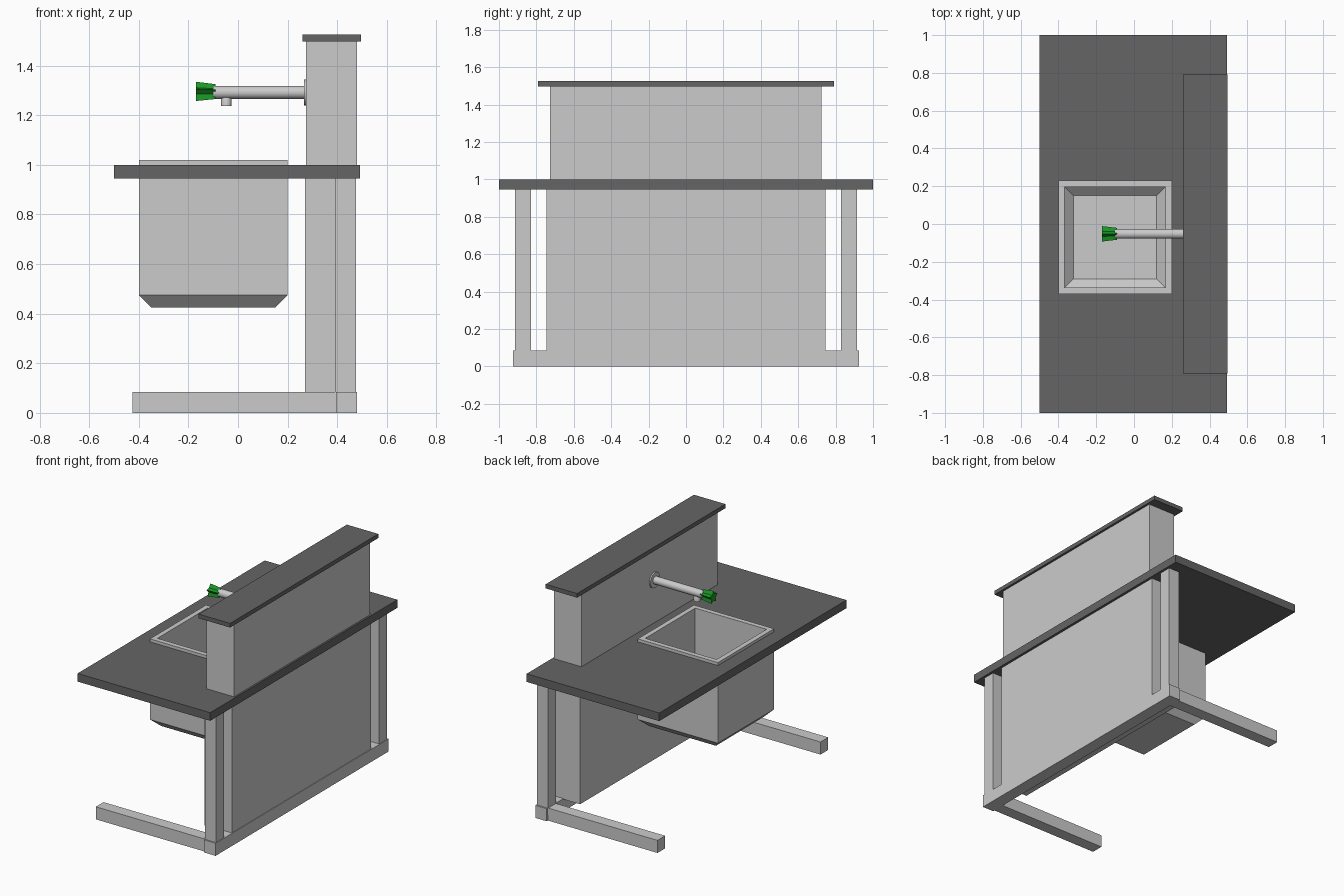
import bpy, bmesh
from math import sin, cos, pi, radians

if "Cube" in bpy.data.objects:
    bpy.data.objects.remove(bpy.data.objects["Cube"])


def material(name, rgb):
    m = bpy.data.materials.new(name)
    m.diffuse_color = (*rgb, 1)
    m.use_nodes = True
    m.node_tree.nodes["Principled BSDF"].inputs["Base Color"].default_value = m.diffuse_color
    return m


DARK = material("dark_stone", (0.13, 0.13, 0.13))
GREEN = material("green_plastic", (0.01, 0.32, 0.02))


def loft(name, rings, closed=False, mat=None, smooth=False):
    """Skin equal-length rings; cap the ends, or join last to first."""
    bm = bmesh.new()
    vs = [[bm.verts.new(p) for p in r] for r in rings]
    n = len(vs[0])
    pairs = list(zip(vs, vs[1:])) + ([(vs[-1], vs[0])] if closed else [])
    for a, b in pairs:
        for i in range(n):
            j = (i + 1) % n
            bm.faces.new((a[i], a[j], b[j], b[i]))
    if not closed:
        bm.faces.new(vs[0])
        bm.faces.new(vs[-1])
    bmesh.ops.recalc_face_normals(bm, faces=bm.faces)
    me = bpy.data.meshes.new(name)
    bm.to_mesh(me)
    bm.free()
    ob = bpy.data.objects.new(name, me)
    bpy.context.collection.objects.link(ob)
    if mat:
        me.materials.append(mat)
    if smooth:
        bpy.ops.object.select_all(action='DESELECT')
        ob.select_set(True)
        bpy.context.view_layer.objects.active = ob
        bpy.ops.object.shade_smooth_by_angle(angle=radians(40))
    return ob


def rect(x0, x1, y0, y1, z):
    return [(x0, y0, z), (x1, y0, z), (x1, y1, z), (x0, y1, z)]


def box(name, x0, x1, y0, y1, z0, z1, mat=None):
    return loft(name, [rect(x0, x1, y0, y1, z) for z in (z0, z1)], mat=mat)


def square(half, z):
    """Square ring centred on the sink."""
    return rect(-0.1 - half, -0.1 + half, -0.07 - half, -0.07 + half, z)


# Base frame: back rail, side feet and legs
box("back_rail", 0.395, 0.48, -0.925, 0.925, 0, 0.085)
for side, s in (("left", 1), ("right", -1)):
    y0, y1 = sorted((s * 0.83, s * 0.912))
    box(side + "_foot", -0.425, 0.40, y0, y1, 0, 0.085)
    y0, y1 = sorted((s * 0.83, s * 0.915))
    box(side + "_leg", 0.392, 0.475, y0, y1, 0.04, 0.945)

# Service wall below and above the worktop, with its cap
box("lower_panel", 0.27, 0.475, -0.745, 0.745, 0.08, 0.95)
box("upper_panel", 0.275, 0.48, -0.728, 0.724, 0.99, 1.5)
box("panel_cap", 0.26, 0.495, -0.792, 0.792, 1.497, 1.525, DARK)

# Worktop with a square opening for the sink
outer = (-0.5, 0.492, -1, 1)
loft("worktop", [rect(*outer, 0.945), rect(*outer, 1.0),
                 square(0.285, 1.0), square(0.285, 0.945)],
     closed=True, mat=DARK)

# Sink basin: chamfered outside, rim, then hollow inside
loft("sink_basin", [square(0.25, 0.425), square(0.3, 0.475),
                    square(0.3, 1.02), square(0.267, 1.02),
                    square(0.267, 0.50), square(0.22, 0.455)])

# Faucet
FY, FZ = -0.052, 1.292


def disc_x(x, r, n=24):
    return [(x, FY + r * sin(2 * pi * i / n), FZ + r * cos(2 * pi * i / n))
            for i in range(n)]


def disc_z(z, r, n=24):
    return [(-0.047 + r * cos(2 * pi * i / n), FY + r * sin(2 * pi * i / n), z)
            for i in range(n)]


def star_x(x, r):
    """Five-pointed star ring across the faucet axis."""
    return [(x, FY + k * sin(pi * i / 5), FZ + k * cos(pi * i / 5))
            for i in range(10) for k in [r if i % 2 == 0 else r * 0.55]]


loft("faucet_pipe", [disc_x(-0.10, 0.026), disc_x(0.28, 0.026)], smooth=True)
loft("faucet_flange", [disc_x(0.266, 0.052), disc_x(0.28, 0.052)], smooth=True)
loft("faucet_nozzle", [disc_z(1.238, 0.021), disc_z(1.265, 0.021), disc_z(1.285, 0.01)],
     smooth=True)
loft("faucet_handle", [star_x(-0.17, 0.043), star_x(-0.09, 0.033)], mat=GREEN)
